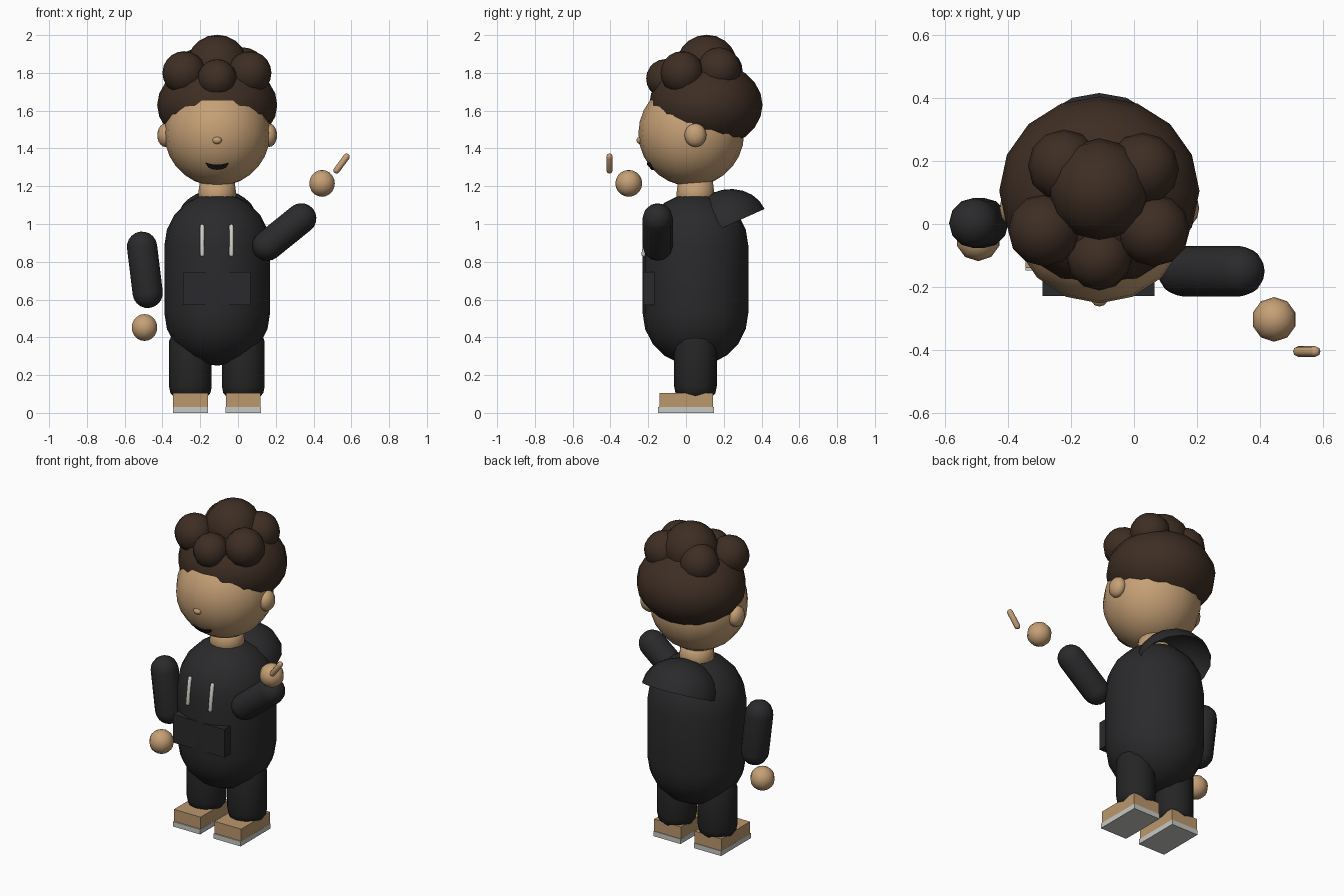
import bpy, bmesh, math
from mathutils import Vector, Matrix

if "Cube" in bpy.data.objects:
    bpy.data.objects.remove(bpy.data.objects["Cube"])


def mat(name, rgb):
    m = bpy.data.materials.new(name)
    m.diffuse_color = (*rgb, 1)
    m.use_nodes = True
    m.node_tree.nodes["Principled BSDF"].inputs["Base Color"].default_value = m.diffuse_color
    return m


SKIN = mat("tan skin", (0.56, 0.35, 0.18))
HAIR = mat("dark brown hair", (0.048, 0.027, 0.017))
CLOTH = mat("charcoal hoodie", (0.023, 0.023, 0.025))
PANTS = mat("black trousers", (0.018, 0.018, 0.018))
SHOE = mat("tan shoe", (0.50, 0.31, 0.15))
SOLE = mat("light grey sole", (0.58, 0.58, 0.55))
CORD = mat("off white cord", (0.65, 0.63, 0.58))
MOUTH = mat("black mouth", (0.012, 0.01, 0.01))

CX, CY = -0.11, 0.05  # body axis


def finish(bm, name, material, smooth=True):
    bmesh.ops.recalc_face_normals(bm, faces=bm.faces)
    me = bpy.data.meshes.new(name)
    bm.to_mesh(me)
    bm.free()
    me.materials.append(material)
    for p in me.polygons:
        p.use_smooth = smooth
    ob = bpy.data.objects.new(name, me)
    bpy.context.collection.objects.link(ob)
    return ob


def ball(name, loc, r, material, seg=16, rings=12):
    r = (r, r, r) if isinstance(r, (int, float)) else r
    bm = bmesh.new()
    bmesh.ops.create_uvsphere(bm, u_segments=seg, v_segments=rings, radius=1)
    bm.transform(Matrix.Translation(loc) @ Matrix.Diagonal((*r, 1)))
    return finish(bm, name, material)


def box(name, lo, hi, material):
    bm = bmesh.new()
    bmesh.ops.create_cube(bm, size=1)
    lo, hi = Vector(lo), Vector(hi)
    bm.transform(Matrix.Translation((lo + hi) / 2) @ Matrix.Diagonal((*(hi - lo), 1)))
    return finish(bm, name, material, False)


def lathe(name, profile, matrix, material, seg=16):
    """Spin (radius, height) points around local z; zero radius makes a pole."""
    bm = bmesh.new()
    loops = []
    for r, z in profile:
        n = 1 if r < 1e-6 else seg
        loops.append([bm.verts.new((r * math.cos(2 * math.pi * i / seg),
                                    r * math.sin(2 * math.pi * i / seg), z)) for i in range(n)])
    for a, b in zip(loops, loops[1:]):
        for i in range(seg):
            j = (i + 1) % seg
            quad = [a[i % len(a)], a[j % len(a)], b[j % len(b)], b[i % len(b)]]
            bm.faces.new(list(dict.fromkeys(quad)))
    bm.transform(matrix)
    return finish(bm, name, material)


def capsule(name, p, q, r, material, seg=16, steps=5):
    """Rod with round ends centred on p and q."""
    p, q = Vector(p), Vector(q)
    d = q - p
    arc = [math.pi / 2 * k / steps for k in range(steps + 1)]
    prof = [(r * math.sin(a), -r * math.cos(a)) for a in arc]
    prof += [(r * math.cos(a), d.length + r * math.sin(a)) for a in arc]
    prof[0], prof[-1] = (0, -r), (0, d.length + r)
    m = Matrix.Translation(p) @ d.to_track_quat('Z', 'Y').to_matrix().to_4x4()
    return lathe(name, prof, m, material, seg)


# torso with pocket and cords
capsule("hoodie_body", (CX, CY, 0.53), (CX, CY, 0.885), 0.28, CLOTH, 20)
box("front_pocket", (-0.29, -0.228, 0.57), (0.065, -0.15, 0.745), CLOTH)
for side, x in (("left", -0.19), ("right", -0.035)):
    capsule(side + "_cord", (x, -0.224, 0.838), (x, -0.202, 0.988), 0.012, CORD, 8, 2)

# hood: open half dome, rim tilted up at the back
dome = [(math.cos(math.pi / 2 * k / 6), math.sin(math.pi / 2 * k / 6)) for k in range(6)] + [(0, 1)]
lathe("hood", dome, Matrix.Translation((CX, 0.215, 0.99)) @ Matrix.Rotation(math.radians(24), 4, 'X')
      @ Matrix.Diagonal((0.225, 0.22, 0.19, 1)), CLOTH, 16)

# legs and shoes
for side, x in (("left", -0.252), ("right", 0.028)):
    lathe(side + "_leg", [(0, 0.075), (0.085, 0.082), (0.106, 0.105), (0.113, 0.14), (0.113, 0.38),
                          (0.08, 0.45), (0, 0.48)], Matrix.Translation((x, CY, 0)), PANTS, 12)
    box(side + "_shoe", (x - 0.092, -0.14, 0.03), (x + 0.092, 0.143, 0.105), SHOE)
    box(side + "_sole", (x - 0.093, -0.147, 0), (x + 0.093, 0.147, 0.031), SOLE)

# arms, hands and thumb
capsule("left_arm", (-0.508, 0.003, 0.88), (-0.478, 0.003, 0.635), 0.08, CLOTH, 12)
capsule("right_arm", (0.155, -0.15, 0.885), (0.335, -0.15, 1.03), 0.08, CLOTH, 12)
ball("left_hand", (-0.495, -0.047, 0.452), 0.071, SKIN, 10, 10)
ball("right_hand", (0.445, -0.303, 1.215), 0.071, SKIN, 10, 10)
capsule("right_thumb", (0.522, -0.405, 1.284), (0.575, -0.405, 1.356), 0.017, SKIN, 8, 3)

# neck and head
lathe("neck", [(0, 1.1), (0.1, 1.1), (0.1, 1.165), (0.09, 1.24), (0, 1.24)],
      Matrix.Translation((CX, CY, 0)), SKIN, 16)
ball("head", (CX, 0.028, 1.48), 0.28, SKIN, 16, 14)
for side, s in (("left", -1), ("right", 1)):
    ball(side + "_ear", (CX + s * 0.275, CY, 1.47), (0.042, 0.058, 0.062), SKIN, 12, 10)
ball("nose", (CX, -0.24, 1.443), (0.026, 0.022, 0.02), SKIN, 10, 8)

# smiling mouth: a crescent plate lying on the face
bm = bmesh.new()
rows = []
for k in range(11):
    t = -1 + 2 * k / 10
    x = 0.061 * t
    row = []
    for z in (1.326 - 0.012 * (1 - t * t), 1.322 - 0.035 * math.sqrt(max(0, 1 - t * t))):
        y = 0.028 - math.sqrt(0.28 ** 2 - x * x - (z - 1.48) ** 2)
        row += [bm.verts.new((CX + x, y - 0.008, z)), bm.verts.new((CX + x, y + 0.012, z))]
    rows.append(row)
for a, b in zip(rows, rows[1:]):
    for i, j in ((0, 2), (2, 3), (3, 1), (1, 0)):
        bm.faces.new((a[i], a[j], b[j], b[i]))
finish(bm, "mouth", MOUTH, False)

# hair: broad cap plus curls
ball("hair_cap", (CX, 0.105, 1.63), (0.318, 0.3, 0.235), HAIR, 16, 12)
curls = [("top", CX, 0.11, 1.84, 0.162), ("front", CX, -0.108, 1.77, 0.103),
         ("front_left", -0.285, -0.02, 1.80, 0.115), ("front_right", 0.062, -0.02, 1.80, 0.115),
         ("back_left", -0.222, 0.185, 1.81, 0.115), ("back_right", 0.028, 0.175, 1.82, 0.115)]
for name, x, y, z, r in curls:
    ball("hair_curl_" + name, (x, y, z), r, HAIR, 12, 10)
